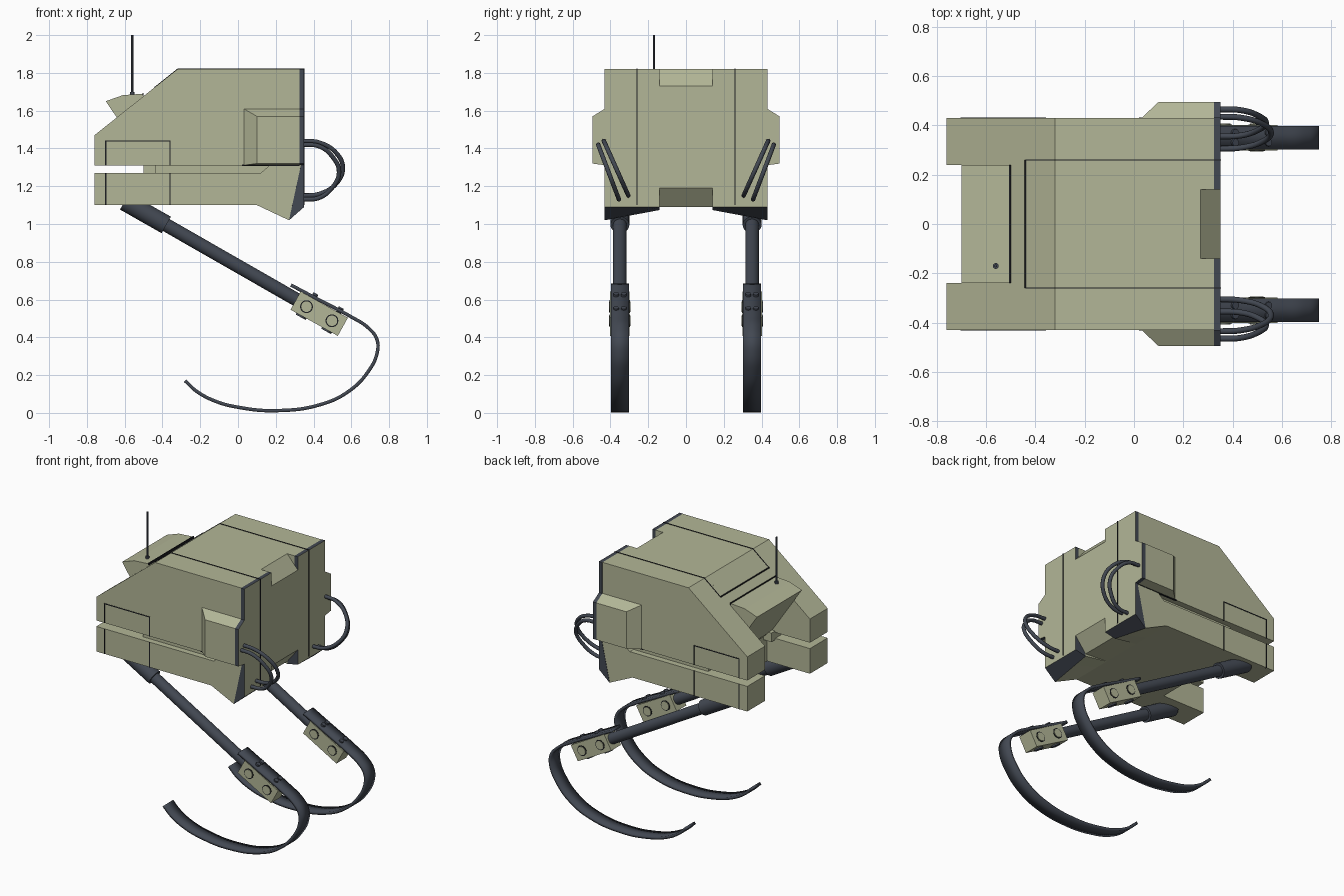
import bpy, bmesh
from math import radians
from mathutils import Vector, Matrix

if "Cube" in bpy.data.objects:
    bpy.data.objects.remove(bpy.data.objects["Cube"])


def material(name, rgb):
    m = bpy.data.materials.new(name)
    m.use_nodes = True
    m.diffuse_color = (*rgb, 1)
    m.node_tree.nodes["Principled BSDF"].inputs["Base Color"].default_value = (*rgb, 1)
    return m


TAN = material("khaki armor", (0.45, 0.47, 0.31))
DARK = material("dark slate", (0.055, 0.065, 0.085))
BLACK = material("seam black", (0.012, 0.013, 0.016))


def finish(bm, name, *mats):
    bmesh.ops.recalc_face_normals(bm, faces=bm.faces)
    me = bpy.data.meshes.new(name)
    bm.to_mesh(me)
    bm.free()
    for m in mats:
        me.materials.append(m)
    ob = bpy.data.objects.new(name, me)
    bpy.context.scene.collection.objects.link(ob)
    return ob


def smooth(ob):
    bpy.ops.object.select_all(action="DESELECT")
    ob.select_set(True)
    bpy.context.view_layer.objects.active = ob
    bpy.ops.object.shade_smooth_by_angle(angle=radians(40))


def loft(name, ring_a, ring_b, *mats):
    bm = bmesh.new()
    a = [bm.verts.new(p) for p in ring_a]
    b = [bm.verts.new(p) for p in ring_b]
    bm.faces.new(a)
    bm.faces.new(b[::-1])
    for i in range(len(a)):
        j = (i + 1) % len(a)
        bm.faces.new((a[i], b[i], b[j], a[j]))
    return finish(bm, name, *mats)


def keel(y, z):
    """Lower rear edge rises toward the centre line."""
    return 1.10 - 0.08 * abs(y) / 0.43 if z < 1.05 else z


def prism(name, profile, y0, y1, *mats):
    rings = [[(x, y, keel(y, z)) for x, z in profile] for y in (y0, y1)]
    return loft(name, *rings, *mats)


def box(name, x, y, z, mat):
    return prism(name, [(x[0], z[0]), (x[1], z[0]), (x[1], z[1]), (x[0], z[1])], *y, mat)


def rod(name, a, b, r, mat, sides=24):
    a, b = Vector(a), Vector(b)
    bm = bmesh.new()
    turn = (b - a).to_track_quat("Z", "Y").to_matrix().to_4x4()
    bmesh.ops.create_cone(bm, cap_ends=True, segments=sides, radius1=r, radius2=r,
                          depth=(b - a).length,
                          matrix=Matrix.Translation((a + b) / 2) @ turn)
    ob = finish(bm, name, mat)
    smooth(ob)
    return ob


def curve(name, points, mat, bevel=0, width=0, thick=0):
    cu = bpy.data.curves.new(name, "CURVE")
    cu.dimensions = "3D"
    cu.resolution_u = 8
    cu.bevel_depth, cu.bevel_resolution, cu.use_fill_caps = bevel, 3, bevel > 0
    sp = cu.splines.new("BEZIER")
    sp.bezier_points.add(len(points) - 1)
    for bp, p in zip(sp.bezier_points, points):
        bp.co = p
        bp.handle_left_type = bp.handle_right_type = "AUTO"
    tmp = bpy.data.objects.new(name + "_path", cu)
    bpy.context.scene.collection.objects.link(tmp)
    me = bpy.data.meshes.new_from_object(
        tmp.evaluated_get(bpy.context.evaluated_depsgraph_get()))
    bpy.data.objects.remove(tmp)
    bm = bmesh.new()
    bm.from_mesh(me)
    if width:
        # Sweep the path sideways into a strap, then thicken it
        ext = bmesh.ops.extrude_edge_only(bm, edges=bm.edges[:])
        vs = [g for g in ext["geom"] if isinstance(g, bmesh.types.BMVert)]
        bmesh.ops.translate(bm, verts=vs, vec=(0, width, 0))
    ob = finish(bm, name, mat)
    if thick:
        mod = ob.modifiers.new("thickness", "SOLIDIFY")
        mod.thickness, mod.offset = thick, 0
    smooth(ob)
    return ob


# Central hull with nose hood and sloped rear notches
NOSE = [(-.44, 1.10), (-.44, 1.28), (-.47, 1.31), (-.70, 1.65), (-.61, 1.682),
        (-.50, 1.69), (-.50, 1.677), (-.32, 1.82)]
prism("hull_center", NOSE + [(.27, 1.82), (.35, 1.73), (.35, 1.19), (.27, 1.09),
                             (.10, 1.10)], -.14, .14, TAN)
box("hood_rear_seam", (-.506, -.499), (-.24, .24), (1.68, 1.694), BLACK)
box("slope_seam", (-.443, -.437), (-.26, .26), (1.70, 1.728), BLACK)

# Antenna on the hood
rod("antenna_base", (-.56, -.17, 1.67), (-.56, -.17, 1.70), .012, DARK, 12)
rod("antenna", (-.56, -.17, 1.68), (-.56, -.17, 2.0), .006, DARK, 8)

for s, side in ((1, "left"), (-1, "right")):
    # Hull sides, split by a slot that opens into a gap between the front arms
    prism(f"hull_inner_{side}", NOSE + [(.325, 1.82), (.33, 1.31), (.27, 1.02), (.10, 1.10)],
          s * .14, s * .24, TAN)
    prism(f"upper_arm_{side}", [(-.76, 1.31), (-.76, 1.47), (-.32, 1.82), (.325, 1.82),
                                (.325, 1.31)], s * .24, s * .43, TAN)
    prism(f"lower_arm_{side}", [(-.76, 1.10), (-.76, 1.27), (.12, 1.27), (.17, 1.312),
                                (.335, 1.312), (.27, 1.02), (.10, 1.10)],
          s * .24, s * .43, TAN)
    box(f"slot_core_{side}", (-.44, .2), (s * .2, s * .39), (1.26, 1.32), TAN)
    box(f"slot_front_{side}", (-.50, -.40), (s * .2, s * .30), (1.26, 1.32), TAN)

    # Rear frame: dark rim, khaki where it faces straight back
    rim = prism(f"rear_frame_{side}", [(.325, 1.82), (.35, 1.82), (.35, 1.09), (.27, 1.02),
                                       (.335, 1.32), (.325, 1.32)],
                s * .14, s * .432, DARK, TAN)

    # Side pod with chamfered front and top, and its rear rim
    def quad(x0, x1, y, z0, z1):
        return [(x0, s * y, z0), (x1, s * y, z0), (x1, s * y, z1), (x0, s * y, z1)]
    loft(f"side_pod_{side}", quad(.02, .325, .42, 1.31, 1.616),
         quad(.10, .325, .495, 1.32, 1.57), TAN)
    pod_rim = loft(f"pod_rim_{side}", quad(.325, .35, .42, 1.31, 1.616),
                   quad(.325, .35, .495, 1.32, 1.57), DARK, TAN)
    for ob in (rim, pod_rim):
        for f in ob.data.polygons:
            f.material_index = int(f.normal.x > .95)

    # Panel seams on the top, back and sides
    prism(f"long_seam_{side}", [(-.44, 1.727), (-.32, 1.823), (.353, 1.823), (.353, 1.10),
                                (.30, 1.12), (.30, 1.7), (-.3, 1.7)],
          s * .257, s * .262, BLACK)
    skin = (s * .42, s * .432)
    for x in (-.70, -.36):
        box(f"upper_seam_{side}", (x - .003, x + .003), skin, (1.31, 1.443), BLACK)
        box(f"lower_seam_{side}", (x - .003, x + .003), skin, (1.10, 1.27), BLACK)
    box(f"hatch_seam_{side}", (-.70, -.36), skin, (1.437, 1.443), BLACK)
    box(f"pod_seam_{side}", (.02, .325), skin, (1.308, 1.314), BLACK)

    # Two looping hoses behind each side
    for k, (ya, za, yb, zb, reach) in enumerate(((.465, 1.42, .355, 1.13, .535),
                                                 (.435, 1.44, .305, 1.15, .555))):
        pts = []
        for t, x in ((0, .34), (.03, .43), (.22, reach - .035), (.5, reach),
                     (.78, reach - .035), (.97, .43), (1, .34)):
            pts.append((x, s * (ya + (yb - ya) * t), za + (zb - za) * t))
        curve(f"hose_{side}_{k + 1}", pts, DARK, bevel=.012)

    # Leg strut: thick sleeve and slimmer tube
    y = s * .35
    rod(f"leg_sleeve_{side}", (-.60, y, 1.12), (-.38, y, .995), .05, DARK)
    rod(f"leg_tube_{side}", (-.40, y, 1.006), (.36, y, .571), .036, DARK)

    # Ankle clamp with bolts, aligned to the strut
    along, up = Vector((.285, 0, -.158)).normalized(), Vector((.158, 0, .285)).normalized()
    mid = Vector((.43, y, .525))

    def ring(dy):
        return [mid + along * a * .143 + up * b * .055 + Vector((0, dy, 0))
                for a, b in ((-1, -1), (1, -1), (1, 1), (-1, 1))]
    loft(f"ankle_clamp_{side}", ring(-.052), ring(.052), TAN)
    for a in (-.077, .077):
        c = mid + along * a
        for d in (-1, 1):
            out = Vector((0, d, 0))
            rod(f"clamp_ring_{side}", c, c + out * .054, .034, BLACK)
            rod(f"clamp_bolt_{side}", c, c + out * .057, .028, TAN)
        for d in (-.02, .02):
            p = c + Vector((0, d, 0)) + along * .01
            rod(f"blade_bolt_{side}", p, p + up * .085, .015, DARK, 12)
        rod(f"under_bolt_{side}", c, c - up * .064, .03, DARK, 12)

    # Curved spring blade foot
    path = [(.28, .677), (.42, .603), (.60, .508), (.69, .45), (.735, .39), (.737, .32),
            (.69, .22), (.59, .117), (.44, .045), (.20, .012), (0, .03), (-.12, .062),
            (-.22, .115), (-.28, .17)]
    curve(f"blade_foot_{side}", [(x, y - .048, z) for x, z in path], DARK,
          width=.096, thick=.018)
